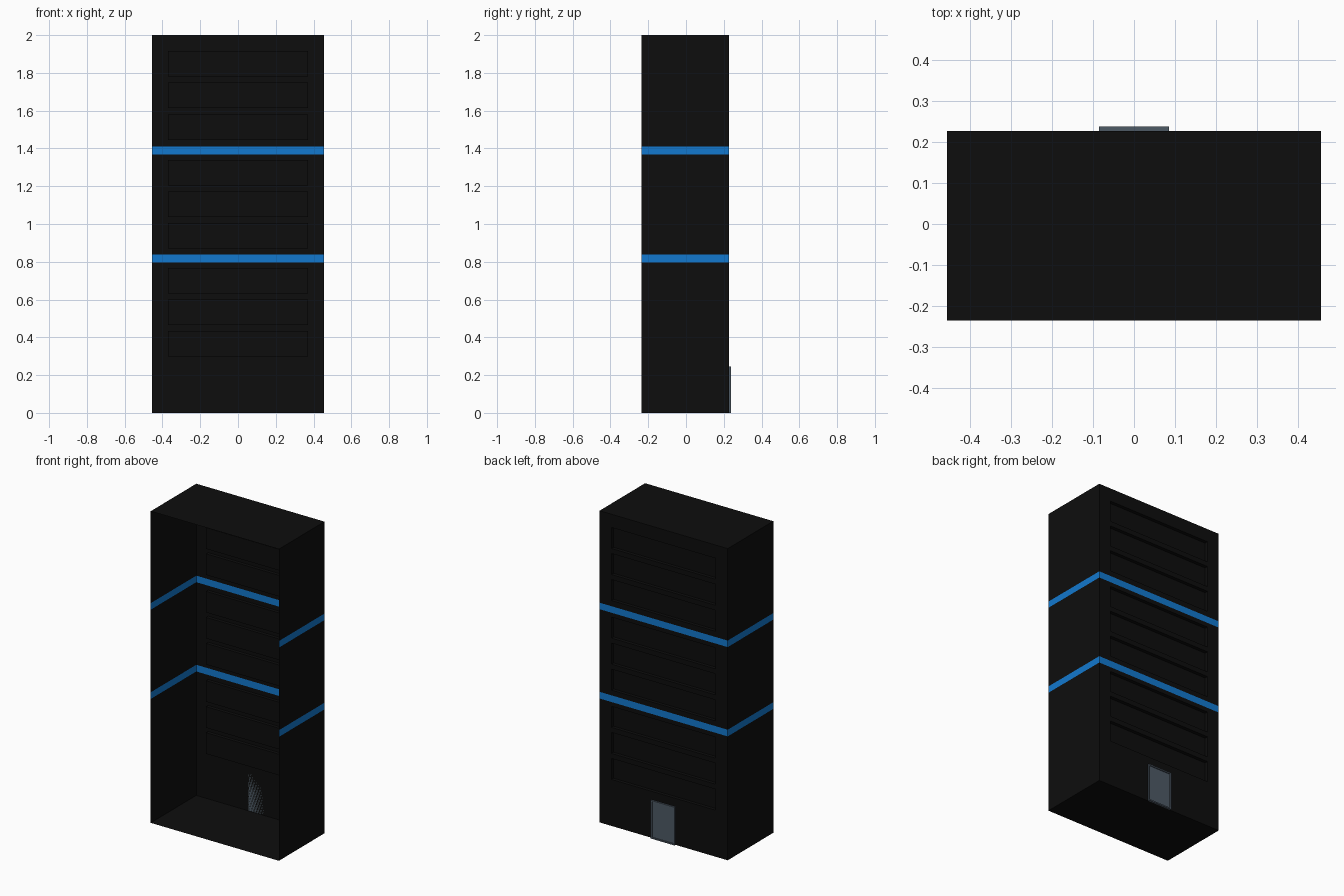
import bpy, bmesh

if "Cube" in bpy.data.objects:
    bpy.data.objects.remove(bpy.data.objects["Cube"])

def material(name, rgb):
    m = bpy.data.materials.new(name)
    m.diffuse_color = (*rgb, 1)
    m.use_nodes = True
    m.node_tree.nodes["Principled BSDF"].inputs["Base Color"].default_value = m.diffuse_color
    return m

BLACK = material("near_black", (0.004, 0.004, 0.004))
BLUE = material("bright_blue", (0.006, 0.19, 0.62))
GREY = material("slate_grey", (0.075, 0.1, 0.13))

def box(bm, lo, hi):
    vs = bmesh.ops.create_cube(bm, size=1)["verts"]
    for v in vs:
        v.co = [(a + b) / 2 + c * (b - a) for a, b, c in zip(lo, hi, v.co)]

def finish(bm, name, mats):
    me = bpy.data.meshes.new(name)
    bm.to_mesh(me)
    bm.free()
    for m in mats:
        me.materials.append(m)
    ob = bpy.data.objects.new(name, me)
    bpy.context.collection.objects.link(ob)

def cut(bm, co, no):
    bmesh.ops.bisect_plane(bm, geom=bm.verts[:] + bm.edges[:] + bm.faces[:],
                           plane_co=co, plane_no=no)

BACK = 0.227
WIN_X, WIN_H, DEPTH = 0.37, 0.135, 0.022
bands = [(0.795, 0.838), (1.368, 1.41)]
window_tops = [t - i * 0.167 for t in (1.915, 1.34, 0.767) for i in range(3)]
windows = [(t - WIN_H, t) for t in window_tops]

# Tower shell: thin walls, roof and floor, open at the front
bm = bmesh.new()
box(bm, (-0.455, -0.235, 0), (0.455, BACK, 2))
bmesh.ops.delete(bm, geom=[f for f in bm.faces if f.normal.y < -0.5], context='FACES_ONLY')
for z in [z for pair in bands + windows for z in pair]:
    cut(bm, (0, 0, z), (0, 0, 1))
for x in (-WIN_X, WIN_X):
    cut(bm, (x, 0, 0), (1, 0, 0))
bm.normal_update()

# Blue bands by height
for f in bm.faces:
    z = f.calc_center_median().z
    if abs(f.normal.z) < 0.5 and any(a < z < b for a, b in bands):
        f.material_index = 1

# Recessed window rows on the back wall
panes = []
for f in bm.faces:
    c = f.calc_center_median()
    if f.normal.y > 0.5 and abs(c.x) < WIN_X and any(a < c.z < b for a, b in windows):
        panes.append(f)
bmesh.ops.inset_individual(bm, faces=panes, thickness=0, depth=-DEPTH)
finish(bm, "tower_shell", [BLACK, BLUE])

# Back door with a sunken panel
bm = bmesh.new()
box(bm, (-0.085, BACK, 0), (0.085, 0.238, 0.245))
bm.normal_update()
face = [f for f in bm.faces if f.normal.y > 0.5]
bmesh.ops.inset_individual(bm, faces=face, thickness=0.012, depth=0)
bmesh.ops.inset_individual(bm, faces=face, thickness=0, depth=-0.006)
finish(bm, "back_door", [GREY])
